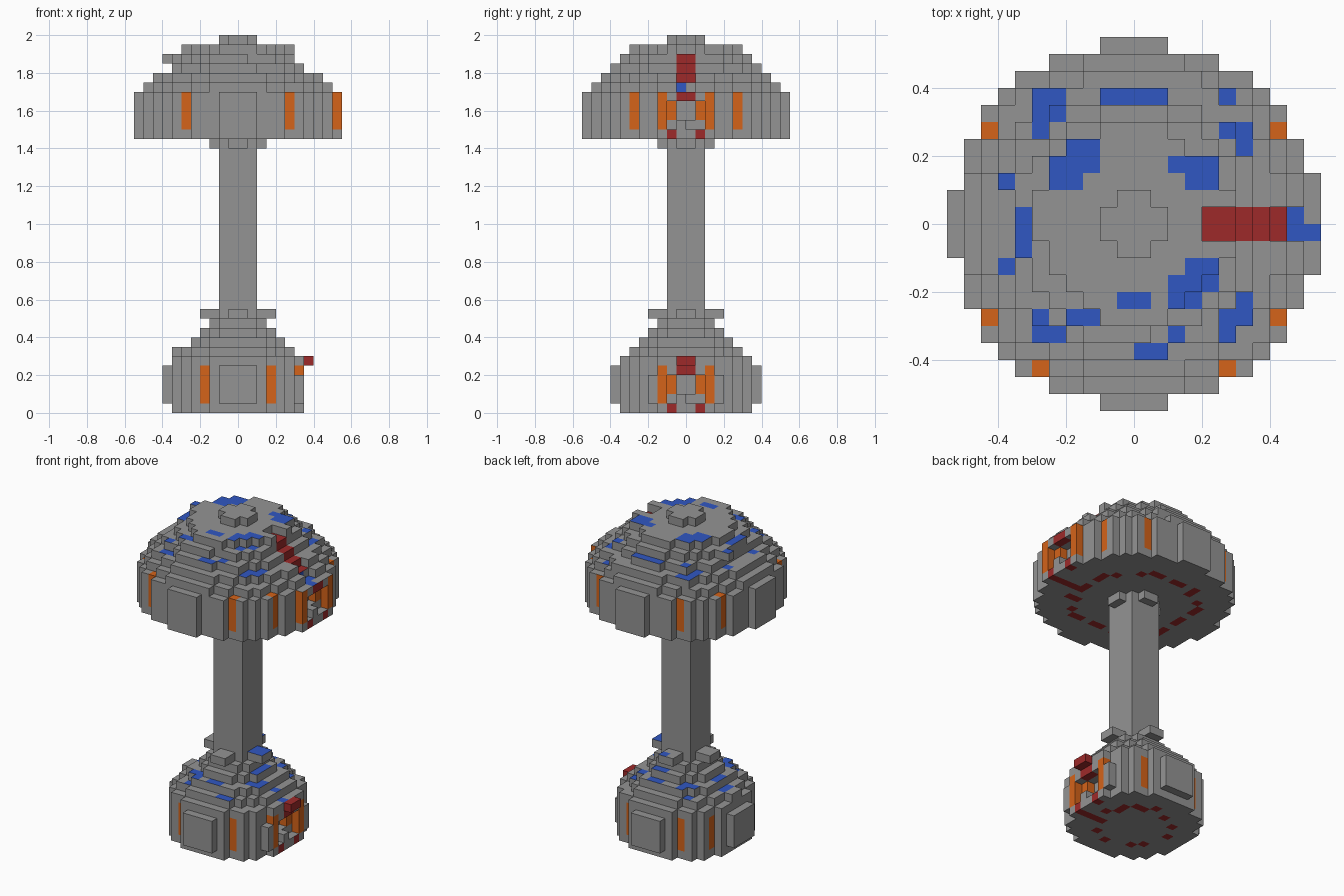
import bpy
import bmesh
import random
from math import hypot
from mathutils import Vector

random.seed(4)
V = 0.05  # edge of one block

old = bpy.data.objects.get("Cube")
if old:
    bpy.data.objects.remove(old)


def material(name, colour):
    m = bpy.data.materials.new(name)
    m.use_nodes = True
    m.diffuse_color = (*colour, 1)
    m.node_tree.nodes["Principled BSDF"].inputs["Base Color"].default_value = (*colour, 1)
    return m


MATERIALS = [material("stone grey", (0.295, 0.295, 0.295)),
             material("window orange", (0.66, 0.125, 0.01)),
             material("dark red", (0.34, 0.023, 0.023)),
             material("spot blue", (0.03, 0.095, 0.54))]
GREY, ORANGE, RED, BLUE = range(len(MATERIALS))

DIRECTIONS = [Vector(d) for d in ((1, 0, 0), (-1, 0, 0), (0, 1, 0),
                                  (0, -1, 0), (0, 0, 1), (0, 0, -1))]


def radius(i, j):
    return hypot(i + 0.5, j + 0.5) * V


def disc(cells, r, low, high, jitter=0.0):
    """Round slab of blocks, with an optional ragged rim."""
    ragged = {}
    for i in range(-12, 12):
        for j in range(-12, 12):
            key = (i // 2, j // 2)
            if key not in ragged:
                ragged[key] = random.uniform(-jitter, jitter)
            if radius(i, j) < r + ragged[key]:
                for k in range(low, high):
                    cells[i, j, k] = GREY


def box(cells, xs, ys, zs, mat=GREY):
    """Fill a box of blocks; mat None carves it away."""
    for i in range(*xs):
        for j in range(*ys):
            for k in range(*zs):
                if mat is None:
                    cells.pop((i, j, k), None)
                else:
                    cells[i, j, k] = mat


def doorway(cells, x, z):
    """Recessed doorway in the +x wall."""
    box(cells, (x, x + 1), (-2, 2), (z + 1, z + 4), None)
    box(cells, (x - 1, x), (-1, 1), (z + 2, z + 4), None)
    for outer, inner in ((-3, -2), (2, 1)):
        box(cells, (x, x + 1), (outer, outer + 1), (z, z + 1))
        box(cells, (x, x + 1), (outer, outer + 1), (z + 1, z + 5), ORANGE)
        box(cells, (x - 1, x), (inner, inner + 1), (z + 2, z + 4), ORANGE)
        box(cells, (x, x + 1), (inner, inner + 1), (z, z + 1), RED)
    box(cells, (x, x + 1), (-1, 0), (z + 1, z + 2))
    box(cells, (x, x + 1), (-1, 1), (z + 4, z + 5), RED)


def stripes(cells, a, b, low, high):
    """Upright window stripes, mirrored into all four quarters."""
    for p, q in ((a, b), (b, a)):
        for i in (p, -1 - p):
            for j in (q, -1 - q):
                box(cells, (i, i + 1), (j, j + 1), (low, high), ORANGE)


def build(name, cells, paint):
    """Make one mesh from the exposed block sides."""
    bm = bmesh.new()
    verts = {}

    def vert(p):
        key = tuple(round(c * 2) for c in p)
        if key not in verts:
            verts[key] = bm.verts.new(p * V)
        return verts[key]

    for cell, mat in cells.items():
        centre = Vector(cell) + Vector((0.5, 0.5, 0.5))
        for d in DIRECTIONS:
            if tuple(int(a + b) for a, b in zip(cell, d)) in cells:
                continue
            u = Vector((d.y, d.z, d.x))
            w = d.cross(u)
            corners = [centre + (d + s * u + t * w) / 2
                       for s, t in ((-1, -1), (1, -1), (1, 1), (-1, 1))]
            face = bm.faces.new([vert(p) for p in corners])
            face.material_index = paint(cell, d, mat)
    mesh = bpy.data.meshes.new(name)
    bm.to_mesh(mesh)
    bm.free()
    for m in MATERIALS:
        mesh.materials.append(m)
    obj = bpy.data.objects.new(name, mesh)
    bpy.context.collection.objects.link(obj)


def dashes(i, j, r):
    return abs(radius(i, j) - r) < V / 2 and (i + j) % 3 != 0


def spotted(i, j, spots):
    return any(a <= i <= b and c <= j < c + n for a, b, c, n in spots)


# Blue roof spots: first column, last column, row, number of rows
CAP_SPOTS = [(-6, -5, 6, 2), (-6, -6, 5, 1), (-2, 1, 7, 1), (5, 5, 7, 1),
             (5, 6, 5, 1), (6, 6, 4, 1), (-4, -3, 4, 1), (-5, -3, 3, 1),
             (-5, -4, 2, 1), (2, 4, 3, 1), (3, 4, 2, 1), (-8, -8, 2, 1),
             (-7, -7, -2, 3), (-8, -8, -3, 1), (3, 4, -3, 1), (2, 4, -4, 1),
             (2, 3, -5, 1), (-1, 0, -5, 1), (-4, -3, -6, 1), (-6, -6, -6, 1),
             (-6, -5, -7, 1), (6, 6, -5, 1), (5, 6, -6, 1), (5, 5, -7, 1),
             (2, 2, -7, 1), (0, 1, -8, 1), (9, 10, -1, 1), (9, 9, 0, 1)]
BASE_SPOTS = [(-4, -3, -5, 2), (3, 4, -3, 2), (1, 2, -6, 1), (5, 6, -1, 1),
              (2, 3, -1, 2), (0, 1, 3, 2), (-4, -3, 3, 2), (-6, -5, -1, 2),
              (3, 4, 3, 1), (-1, 0, -5, 1)]


def paint_cap(cell, d, mat):
    i, j, k = cell
    if j in (-1, 0) and ((d.z > 0 and 4 <= i <= 8 and k >= 34)
                         or (d.x > 0 and i > 3 and 35 <= k <= 37)):
        return RED
    if d.z > 0 and k >= 33 and spotted(i, j, CAP_SPOTS):
        return BLUE
    if (i, j, k) == (8, -1, 34) and d.x > 0:
        return BLUE
    if d.z > 0 and (i > 9 or j > 6 or mat == RED):
        return GREY
    if d.z < 0 and k == 29 and (dashes(i, j, 0.35) or (j == -2 and i > 6)):
        return RED
    return mat


def paint_base(cell, d, mat):
    i, j, k = cell
    if d.z > 0 and k > 4 and mat == GREY and spotted(i, j, BASE_SPOTS):
        return BLUE
    if d.z > 0 and k == 0:
        return GREY
    if d.z < 0 and k == 0 and (dashes(i, j, 0.21) or (j == -2 and i > 3)):
        return RED
    return mat


# Cap: upright band, stepped dome, top knob
cap = {}
disc(cap, 0.537, 29, 34)
disc(cap, 0.5, 34, 35)
for k, r in ((35, 0.455), (36, 0.395), (37, 0.34), (38, 0.285)):
    disc(cap, r, k, k + 1, 0.012)
for k, notch in ((34, 9), (35, 8), (36, 7), (37, 6), (38, 4)):
    box(cap, (notch, 12), (-1, 1), (k, k + 1), None)
box(cap, (-12, -7), (-12, 12), (36, 37), None)
box(cap, (7, 12), (-12, 12), (36, 37), None)
box(cap, (6, 12), (-12, 12), (37, 38), None)
box(cap, (-8, -6), (2, 3), (37, 38))
box(cap, (-2, 2), (-1, 1), (39, 40))
box(cap, (-1, 1), (-2, 2), (39, 40))
stripes(cap, 8, 5, 30, 34)
doorway(cap, 10, 29)
build("mushroom_cap", cap, paint_cap)

# Collar: cross-shaped brackets under the cap
collar = {}
box(collar, (-3, 3), (-1, 1), (28, 29))
box(collar, (-1, 1), (-3, 3), (28, 29))
build("collar_brackets", collar, lambda c, d, m: m)

# Column
bpy.ops.mesh.primitive_cube_add(size=1, location=(0, 0, 0.975))
column = bpy.context.object
column.name = "column"
column.scale = (0.2, 0.2, 0.95)
column.data.materials.append(MATERIALS[GREY])

# Base: round wall with raised panels, stepped roof, brackets round the column
base = {}
disc(base, 0.36, 0, 6)
box(base, (-8, -7), (-2, 2), (1, 5))
for low in (-8, 7):
    box(base, (-2, 2), (low, low + 1), (1, 5))
for k, r in enumerate((0.315, 0.265, 0.205, 0.16), 6):
    disc(base, r, k, k + 1, 0.01)
box(base, (-7, -5), (-1, 1), (6, 7))
box(base, (-4, 4), (-1, 1), (10, 11))
box(base, (-1, 1), (-4, 4), (10, 11))
stripes(base, 5, 3, 1, 5)
# door wall on the +x side
box(base, (5, 6), (-5, 5), (1, 5))
box(base, (6, 7), (-4, 4), (1, 4))
doorway(base, 6, 0)
box(base, (7, 8), (-1, 1), (5, 6), RED)  # awning
build("base_house", base, paint_base)
